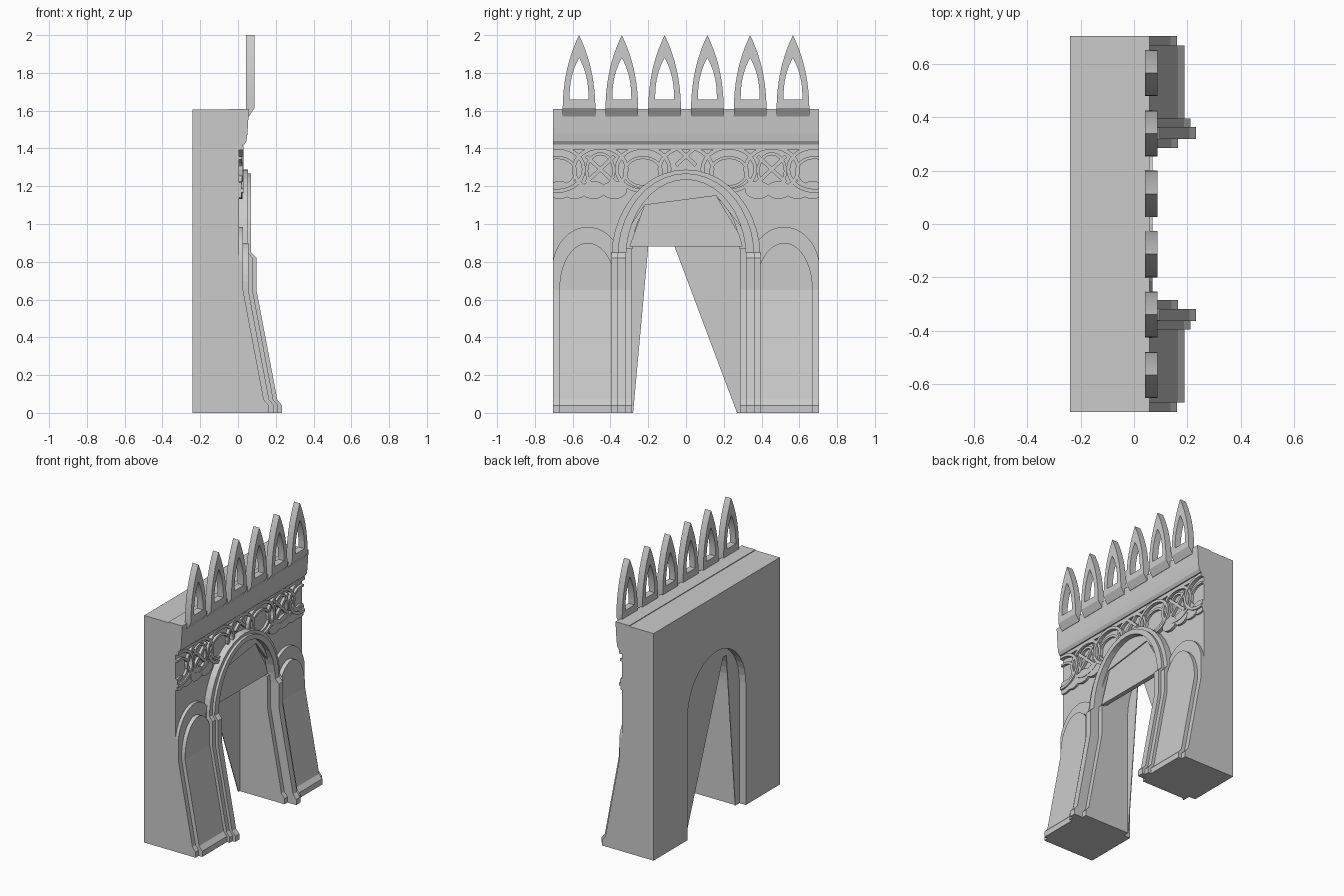
import bpy, bmesh
from math import sin, cos, pi
from mathutils import Vector

default = bpy.data.objects.get("Cube")
if default:
    bpy.data.objects.remove(default, do_unlink=True)

HALF = 0.705      # half length of the wall
FACE = 0.005      # plain face of the wall
BACK = -0.24


def lerp_profile(profile, z):
    """Depth at height z from a list of (height, depth) points."""
    if z <= profile[0][0]:
        return profile[0][1]
    for (z0, x0), (z1, x1) in zip(profile, profile[1:]):
        if z <= z1:
            return x0 + (x1 - x0) * (z - z0) / (z1 - z0)
    return profile[-1][1]


def plate(name, polys, back, profile):
    """Extrude flat (y, z) polygons along x; the front follows a depth profile."""
    if not isinstance(profile, list):
        profile = [(0, profile)]
    bm = bmesh.new()
    for poly in polys:
        bm.faces.new([bm.verts.new((back, y, z)) for y, z in poly])
    bmesh.ops.remove_doubles(bm, verts=bm.verts[:], dist=0.0003)

    def cut(co, no, clear=False):
        bmesh.ops.bisect_plane(bm, geom=bm.verts[:] + bm.edges[:] + bm.faces[:], dist=1e-5,
                               plane_co=co, plane_no=no, clear_outer=clear)

    for side in (-1, 1):
        cut((0, side * HALF, 0), (0, side, 0), True)
    for z, _ in profile:
        cut((0, 0, z), (0, 0, 1))
    res = bmesh.ops.extrude_face_region(bm, geom=bm.faces[:], use_keep_orig=True)
    for v in res["geom"]:
        if isinstance(v, bmesh.types.BMVert):
            v.co.x = lerp_profile(profile, v.co.z)
    bmesh.ops.recalc_face_normals(bm, faces=bm.faces[:])
    mesh = bpy.data.meshes.new(name)
    bm.to_mesh(mesh)
    bm.free()
    obj = bpy.data.objects.new(name, mesh)
    bpy.context.collection.objects.link(obj)
    return obj


def arch(yc, half, spring, top, base=0.0, n=20):
    """Open outline of an arch, from right foot over the crown to left foot."""
    pts = [(yc + half * cos(pi * i / n), spring + (top - spring) * sin(pi * i / n))
           for i in range(n + 1)]
    return [(yc + half, base)] + pts + [(yc - half, base)]


def ellipse(yc, zc, ry, rz, n=28):
    return [(yc + ry * cos(2 * pi * i / n), zc + rz * sin(2 * pi * i / n)) for i in range(n)]


def band(outer, inner, closed=False):
    """Strip of quads between two outlines of equal length."""
    n = len(outer)
    return [[outer[i], outer[(i + 1) % n], inner[(i + 1) % n], inner[i]]
            for i in range(n if closed else n - 1)]


def pierced(opening, top):
    """Wall outline with an opening that reaches the ground."""
    return [[(HALF, 0), (HALF, top), (-HALF, top), (-HALF, 0)] + opening[::-1]]


def flared(depth, step=0.0):
    """Depth profile of the battered lower wall with a small plinth."""
    low = depth + step
    pts = [(0, low + 0.135), (0.04, low + 0.135), (0.07, low + 0.11), (0.65, low)]
    return pts + [(0.82, low), (0.85, depth)] if step else pts


# Wall body: rear skin with a wider arch, and the main mass
plate("rear_wall", pierced(arch(0, 0.325, 0.86, 1.21), 1.605), BACK, -0.19)
plate("main_wall", pierced(arch(0, 0.285, 0.86, 1.20), 1.605), -0.19, FACE)

# Thin screen in the rear arch with a slanted wedge opening
screen = arch(0, 0.326, 0.86, 1.211)
wedge = [(-0.28, 0), (-0.18, 1.1), (-0.143, 1.1), (0.27, 0)]
plate("rear_screen", [screen + wedge], -0.19, -0.185)

# Panel closing the upper part of the front arch
plate("arch_panel", [[(0.30, 0.88), (0.28, 0.95), (0.16, 1.15), (-0.22, 1.1), (-0.30, 0.88)]],
      -0.01, 0.022)
plate("arch_tympanum", [arch(0, 0.335, 0.82, 1.245, 0.82)[3:-3]
                        + [(-0.22, 1.1), (0.16, 1.15)]], -0.01, 0.03)

# Battered piers with raised blind arches
for side, label in ((-1, "front"), (1, "rear")):
    c = side * 0.52
    plate(label + "_pier", [arch(c, 0.19, 0.75, 0.985)], -0.05, flared(0.027))
    plate(label + "_pier_panel", [arch(c, 0.15, 0.66, 0.9)], -0.05, flared(0.055))
    a, b = side * 0.285, side * 0.4
    plate(label + "_jamb", [[(a, 0), (b, 0), (b, 0.87), (a, 0.87)]], -0.05, flared(0.03))

# Stepped moulding around the gateway
plate("inner_moulding", band(arch(0, 0.363, 0.82, 1.268), arch(0, 0.318, 0.82, 1.235)),
      -0.03, flared(0.07, 0.028))
plate("outer_moulding", band(arch(0, 0.395, 0.82, 1.288), arch(0, 0.36, 0.82, 1.262)),
      -0.03, flared(0.052, 0.025))

# Cornice
plate("cornice", [[(-HALF, 1.42), (HALF, 1.42), (HALF, 1.61), (-HALF, 1.61)]], -0.05,
      [(1.42, 0.032), (1.44, 0.045), (1.48, 0.05), (1.61, 0.058)])

# Frieze: interlaced rings, scalloped lobes and crossed bars
def ring(name, y, z, ry, rz, w, depth):
    plate(name, band(ellipse(y, z, ry, rz), ellipse(y, z, ry - w, rz - w), True), -0.01, depth)

for i in range(-3, 4):
    y = i * 0.227
    ring("frieze_ring", y, 1.29, 0.15, 0.125, 0.02, 0.026 + 0.004 * (i % 2))
    if i % 2:
        ring("frieze_oval", y, 1.275, 0.105, 0.085, 0.016, 0.022)
    elif i:
        ring("frieze_knot", y, 1.28, 0.08, 0.1, 0.016, 0.022)
    if i % 2 == 0:
        for s in (-1, 1):
            d, w = Vector((0.075 * s, 0.07)), Vector((0.007, -0.007 * s))
            c = Vector((y, 1.29 if i else 1.36))
            d = d if i else d * 0.7
            plate("frieze_bar", [[tuple(p) for p in (c + d + w, c - d + w, c - d - w, c + d - w)]],
                  -0.01, 0.024)

for side in (-1, 1):
    for k, y in enumerate((0.67, 0.59, 0.49, 0.38)):
        plate("frieze_lobe", [ellipse(side * y, 1.18, 0.068, 0.047)], -0.01, 0.018 + 0.002 * k)

plate("frieze_top_rail", [[(-HALF, 1.395), (HALF, 1.395), (HALF, 1.42), (-HALF, 1.42)]],
      -0.01, 0.024)


# Pierced pointed crenellations
def ogive(yc, half, base, top, n=12):
    side = [(half * (1 - (i / n) ** 2.4), base + (top - base) * i / n) for i in range(n)]
    return ([(yc + w, z) for w, z in side] + [(yc, top)]
            + [(yc - w, z) for w, z in reversed(side)])

for i in range(6):
    y = (i - 2.5) * 0.2265
    plate("crenellation", band(ogive(y, 0.087, 1.57, 2.0), ogive(y, 0.05, 1.66, 1.88), True),
          0.042, [(1.57, 0.058), (1.615, 0.088)])
